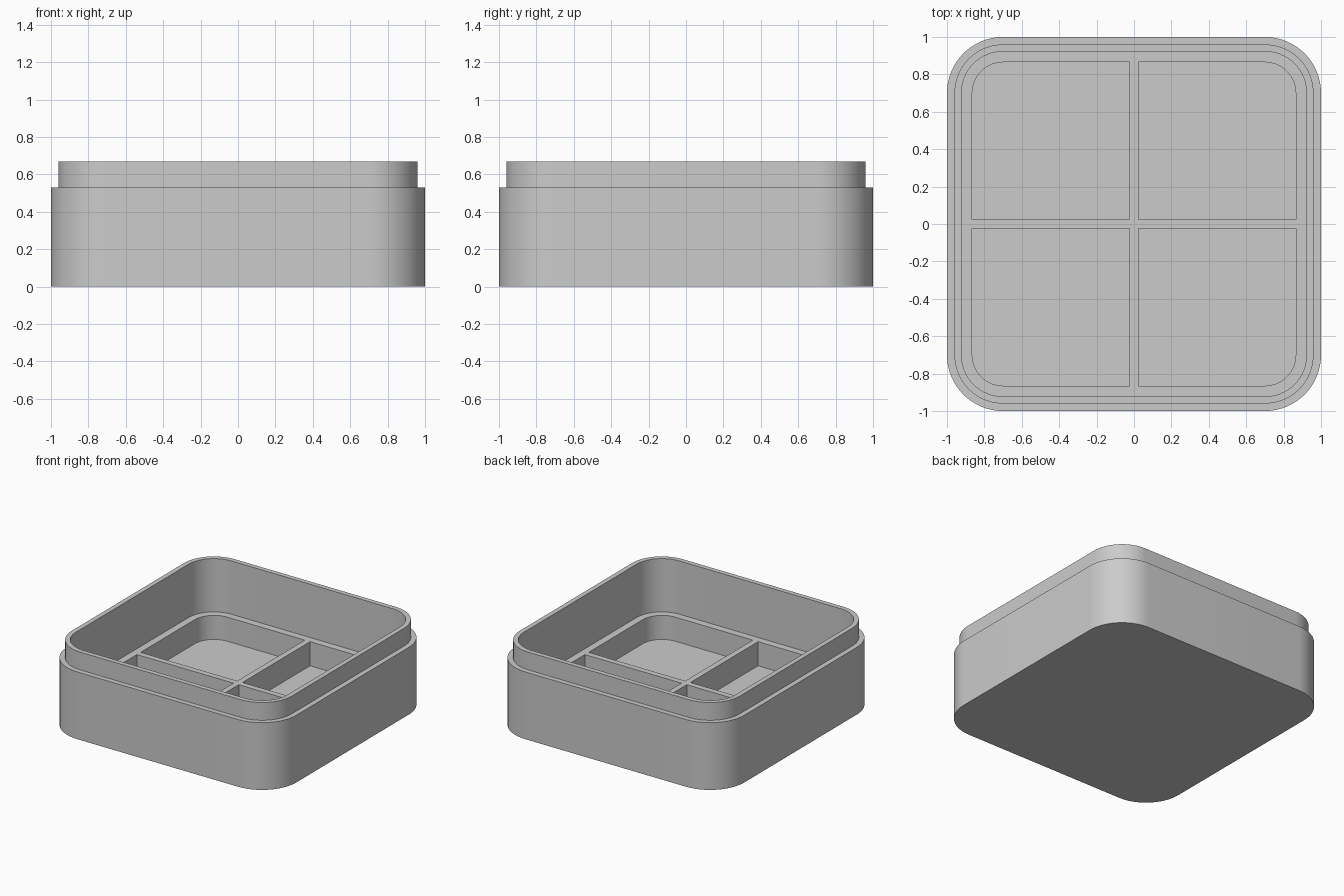
import bpy, bmesh, math

if "Cube" in bpy.data.objects:
    bpy.data.objects.remove(bpy.data.objects["Cube"])

SEG = 16               # segments per rounded corner
FLOOR, DECK = 0.06, 0.25

grey = bpy.data.materials.new("plain grey")
grey.diffuse_color = (0.6, 0.6, 0.6, 1)
grey.use_nodes = True
grey.node_tree.nodes["Principled BSDF"].inputs["Base Color"].default_value = grey.diffuse_color


def rounded_square(bm, half, radius, z):
    """Ring of vertices, counter-clockwise from above."""
    ring = []
    for q in range(4):
        mid = math.radians(45 + 90 * q)
        cx = math.copysign(half - radius, math.cos(mid))
        cy = math.copysign(half - radius, math.sin(mid))
        for i in range(SEG + 1):
            a = math.radians(90 * q + 90 * i / SEG)
            ring.append(bm.verts.new((cx + radius * math.cos(a),
                                      cy + radius * math.sin(a), z)))
    return ring


def finish(bm, name):
    bmesh.ops.recalc_face_normals(bm, faces=bm.faces)
    mesh = bpy.data.meshes.new(name)
    bm.to_mesh(mesh)
    bm.free()
    mesh.materials.append(grey)
    obj = bpy.data.objects.new(name, mesh)
    bpy.context.collection.objects.link(obj)
    bpy.ops.object.select_all(action='DESELECT')
    bpy.context.view_layer.objects.active = obj
    obj.select_set(True)
    bpy.ops.object.shade_smooth_by_angle(angle=math.radians(30))
    return obj


# Box shell: outside wall, step, raised lip, inner wall, ledge and recess
# each entry is half width, corner radius, height
profile = [(1.0, 0.30, 0.0), (1.0, 0.30, 0.53),
           (0.96, 0.26, 0.53), (0.96, 0.26, 0.67),
           (0.922, 0.22, 0.67), (0.922, 0.22, DECK),
           (0.865, 0.165, DECK), (0.865, 0.165, FLOOR)]
bm = bmesh.new()
rings = [rounded_square(bm, *p) for p in profile]
for low, high in zip(rings, rings[1:]):
    for i in range(len(low)):
        j = (i + 1) % len(low)
        bm.faces.new((low[i], low[j], high[j], high[i]))
bm.faces.new(rings[0][::-1])    # underside
bm.faces.new(rings[-1])         # compartment floor
finish(bm, "box_shell")

# Cross divider that splits the recess into four compartments
bm = bmesh.new()
t, reach = 0.023, 0.865
outline = []
for q in range(4):
    c, s = round(math.cos(q * math.pi / 2)), round(math.sin(q * math.pi / 2))
    for x, y in ((reach, -t), (reach, t), (t, t)):
        outline.append(bm.verts.new((c * x - s * y, s * x + c * y, FLOOR)))
base = bm.faces.new(outline)
top = bmesh.ops.extrude_face_region(bm, geom=[base])["geom"]
bmesh.ops.translate(bm, vec=(0, 0, DECK - FLOOR),
                    verts=[v for v in top if isinstance(v, bmesh.types.BMVert)])
finish(bm, "cross_divider")
